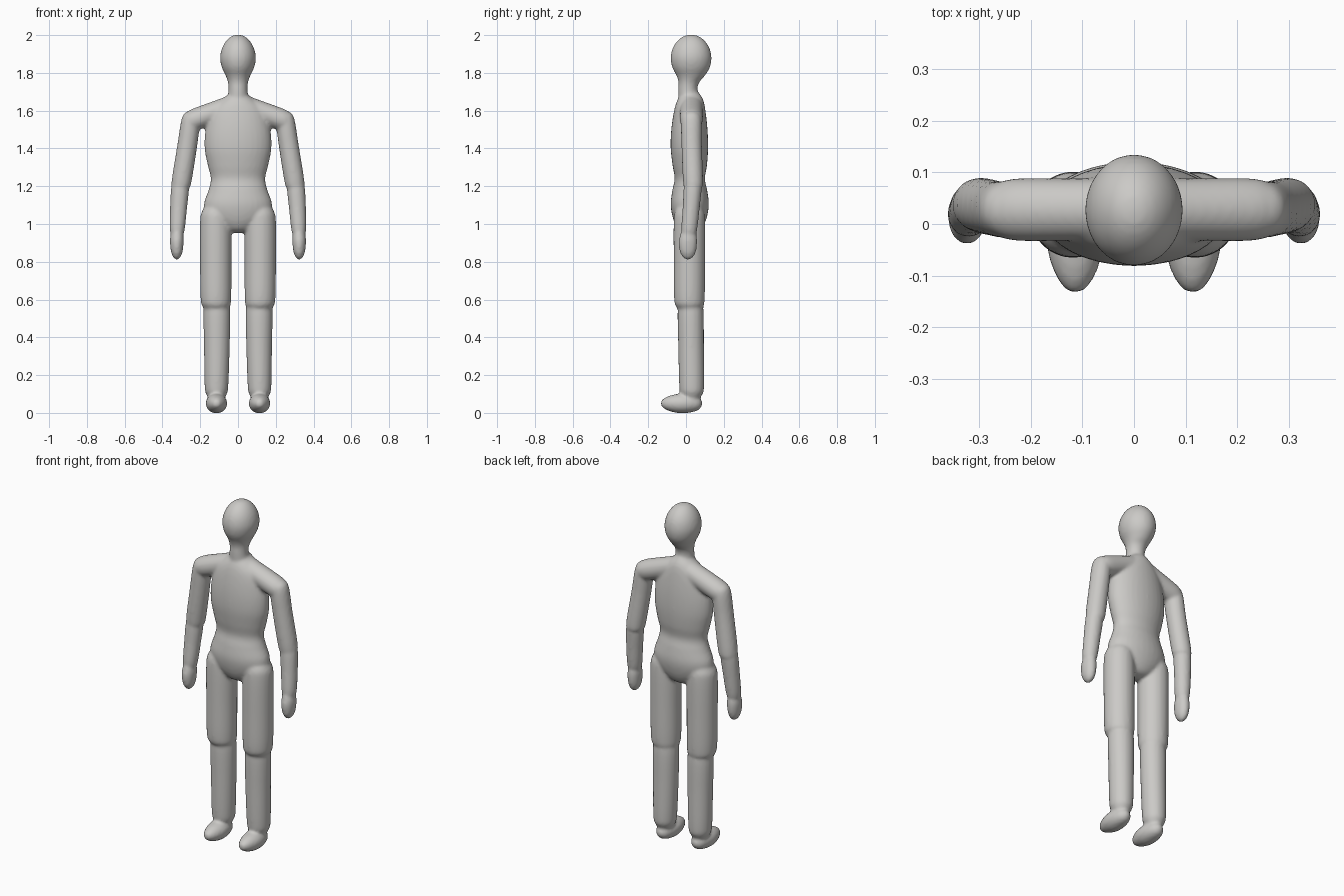
import bpy, bmesh, math
from mathutils import Vector

SIDES, STEPS = 32, 5
AXES = {"X": (Vector((0, 1, 0)), Vector((0, 0, 1))),
        "Y": (Vector((1, 0, 0)), Vector((0, 0, 1))),
        "Z": (Vector((1, 0, 0)), Vector((0, 1, 0)))}


def smooth_path(keys):
    """Catmull-Rom curve through (x, y, z, half width, half depth) keys."""
    pts = [Vector(k) for k in keys]
    out = []
    for i in range(len(pts) - 1):
        p0, p1, p2 = pts[max(i - 1, 0)], pts[i], pts[i + 1]
        p3 = pts[min(i + 2, len(pts) - 1)]
        for s in range(STEPS):
            t = s / STEPS
            out.append(0.5 * (2 * p1 + (p2 - p0) * t + (2 * p0 - 5 * p1 + 4 * p2 - p3) * t**2
                              + (3 * p1 - p0 - 3 * p2 + p3) * t**3))
    return out + [pts[-1]]


def loft(bm, keys, axis="Z", side=1):
    """Closed body of elliptical rings along one axis; side=-1 mirrors it."""
    u, v = AXES[axis]
    rings = []
    for x, y, z, a, b in smooth_path(keys):
        a, b = max(a, 0.002), max(b, 0.002)
        ring = []
        for i in range(SIDES):
            ang = math.tau * i / SIDES
            p = Vector((x, y, z)) + u * a * math.cos(ang) + v * b * math.sin(ang)
            p.x *= side
            ring.append(bm.verts.new(p))
        rings.append(ring)
    faces = [bm.faces.new(rings[0]), bm.faces.new(rings[-1])]
    for r, q in zip(rings, rings[1:]):
        for i in range(SIDES):
            j = (i + 1) % SIDES
            faces.append(bm.faces.new((r[i], r[j], q[j], q[i])))
    bmesh.ops.recalc_face_normals(bm, faces=faces)


bm = bmesh.new()

# head and neck
loft(bm, [(0, .027, 2.003, 0, 0), (0, .027, 1.995, .032, .037), (0, .027, 1.97, .062, .072),
          (0, .027, 1.93, .085, .098), (0, .027, 1.88, .095, .108), (0, .027, 1.83, .086, .100),
          (0, .025, 1.785, .065, .075), (0, .015, 1.75, .053, .055), (0, .01, 1.71, .050, .051),
          (0, .015, 1.66, .055, .055), (0, .02, 1.62, .05, .05)])

# torso and pelvis
loft(bm, [(0, .025, 1.70, .03, .04), (0, .023, 1.66, .085, .067), (0, .02, 1.60, .145, .083),
          (0, .018, 1.50, .172, .096), (0, .018, 1.40, .177, .099), (0, .02, 1.31, .160, .091),
          (0, .02, 1.24, .144, .080), (0, .02, 1.18, .156, .092), (0, .02, 1.11, .180, .101),
          (0, .02, 1.05, .172, .094), (0, .02, 1.0, .125, .077), (0, .02, .965, .07, .05),
          (0, .02, .95, 0, 0)])

for side in (1, -1):
    # shoulder
    loft(bm, [(0, .028, 1.637, .061, .061), (.12, .028, 1.592, .061, .062),
              (.225, .028, 1.555, .061, .061), (.262, .028, 1.547, .052, .051),
              (.283, .028, 1.543, .03, .03), (.29, .028, 1.542, 0, 0)], "X", side)
    # upper arm
    loft(bm, [(.24, .028, 1.60, 0, 0), (.243, .028, 1.59, .035, .035), (.25, .028, 1.55, .050, .054),
              (.268, .03, 1.42, .053, .054), (.298, .037, 1.23, .053, .053),
              (.302, .038, 1.19, .042, .043), (.304, .038, 1.17, 0, 0)], "Z", side)
    # forearm
    loft(bm, [(.303, .037, 1.25, .03, .03), (.306, .036, 1.20, .047, .047),
              (.315, .027, 1.08, .045, .045), (.322, .016, .96, .038, .041),
              (.323, .014, .92, .02, .02)], "Z", side)
    # hand
    loft(bm, [(.321, .013, .98, .02, .03), (.323, .012, .94, .034, .044), (.324, .01, .90, .036, .049),
              (.324, .01, .85, .030, .042), (.324, .01, .82, .016, .023),
              (.324, .01, .809, 0, 0)], "Z", side)
    # thigh
    loft(bm, [(.115, .018, 1.125, 0, 0), (.115, .018, 1.11, .040, .045), (.117, .018, 1.07, .072, .074),
              (.118, .018, 1.01, .083, .083), (.118, .018, .80, .083, .083),
              (.117, .018, .61, .081, .081), (.115, .02, .56, .070, .070),
              (.113, .022, .53, .03, .03)], "Z", side)
    # calf
    loft(bm, [(.112, .022, .62, .05, .05), (.112, .024, .55, .070, .068), (.112, .027, .35, .068, .068),
              (.114, .030, .15, .063, .066), (.114, .030, .10, .055, .058),
              (.114, .028, .06, .03, .03)], "Z", side)
    # foot
    loft(bm, [(.114, -.134, .05, 0, 0), (.114, -.128, .05, .018, .018), (.114, -.10, .05, .038, .036),
              (.114, -.06, .05, .052, .048), (.114, -.02, .05, .057, .052),
              (.114, .03, .05, .050, .047), (.114, .07, .05, .032, .032),
              (.114, .09, .05, 0, 0)], "Y", side)

mesh = bpy.data.meshes.new("mannequin_body")
bm.to_mesh(mesh)
bm.free()
body = bpy.data.objects.new("mannequin_body", mesh)
bpy.context.collection.objects.link(body)

# one grey skin, fused and softened at the joints
grey = bpy.data.materials.new("warm_grey")
grey.diffuse_color = (0.6, 0.59, 0.57, 1)
mesh.materials.append(grey)
remesh = body.modifiers.new("fuse", "REMESH")
remesh.mode = "VOXEL"
remesh.voxel_size = 0.009
remesh.use_smooth_shade = True
soften = body.modifiers.new("soften", "SMOOTH")
soften.factor = 0.5
soften.iterations = 5
